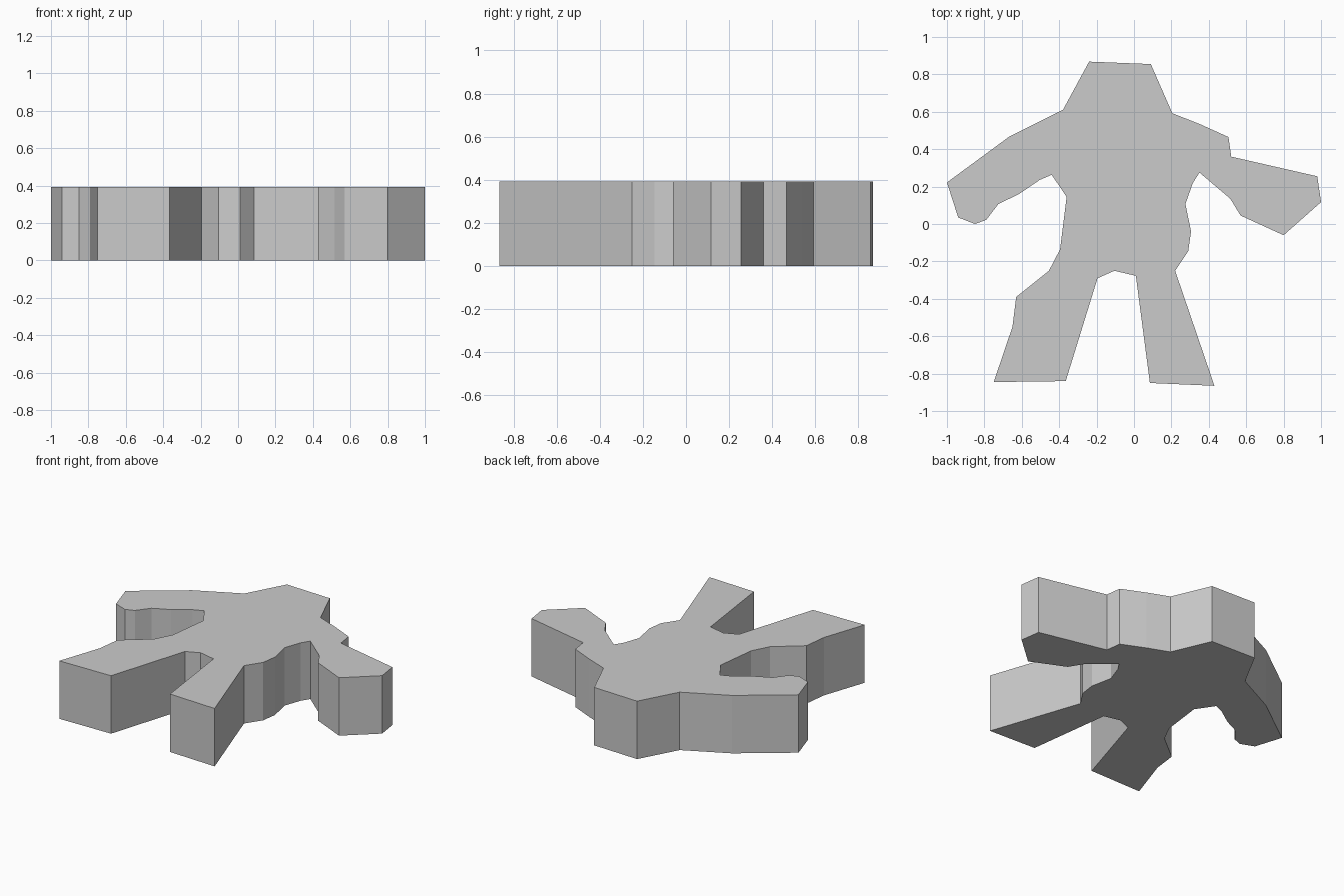
import bpy, bmesh

if "Cube" in bpy.data.objects:
    bpy.data.objects.remove(bpy.data.objects["Cube"])

HEIGHT = 0.393

# Figure outline seen from above, clockwise, grouped by body part
head = [(-0.24, 0.868), (0.09, 0.855), (0.205, 0.592)]
right_arm = [(0.35, 0.535), (0.505, 0.465), (0.52, 0.36), (0.98, 0.255),
             (1.0, 0.117), (0.80, -0.06), (0.57, 0.045), (0.515, 0.135),
             (0.35, 0.275)]
right_side = [(0.315, 0.22), (0.275, 0.107), (0.305, -0.04), (0.29, -0.145)]
right_leg = [(0.22, -0.25), (0.43, -0.865), (0.085, -0.85), (0.01, -0.277)]
left_leg = [(-0.105, -0.25), (-0.195, -0.29), (-0.365, -0.84), (-0.75, -0.845),
            (-0.65, -0.55), (-0.63, -0.39), (-0.455, -0.25)]
left_side = [(-0.395, -0.135), (-0.36, 0.145)]
left_arm = [(-0.44, 0.263), (-0.505, 0.235), (-0.615, 0.16), (-0.725, 0.107),
            (-0.79, 0.022), (-0.85, 0.0), (-0.94, 0.035), (-1.0, 0.222),
            (-0.67, 0.465), (-0.38, 0.61)]
outline = (head + right_arm + right_side + right_leg
           + left_leg + left_side + left_arm)


def extruded_plate(name, points, height):
    """Flat-shaded solid: outline face pulled straight up from z = 0."""
    bm = bmesh.new()
    base = bm.faces.new([bm.verts.new((x, y, 0)) for x, y in points])
    top = bmesh.ops.extrude_face_region(bm, geom=[base], use_keep_orig=True)
    verts = [g for g in top["geom"] if isinstance(g, bmesh.types.BMVert)]
    bmesh.ops.translate(bm, verts=verts, vec=(0, 0, height))
    bmesh.ops.recalc_face_normals(bm, faces=bm.faces)
    # Triangulate only the concave top and bottom caps
    caps = [f for f in bm.faces if len(f.verts) > 4]
    bmesh.ops.triangulate(bm, faces=caps)
    mesh = bpy.data.meshes.new(name)
    bm.to_mesh(mesh)
    bm.free()
    obj = bpy.data.objects.new(name, mesh)
    bpy.context.collection.objects.link(obj)
    return obj


# Whole figure is one thick slab
extruded_plate("figure_body", outline, HEIGHT)
